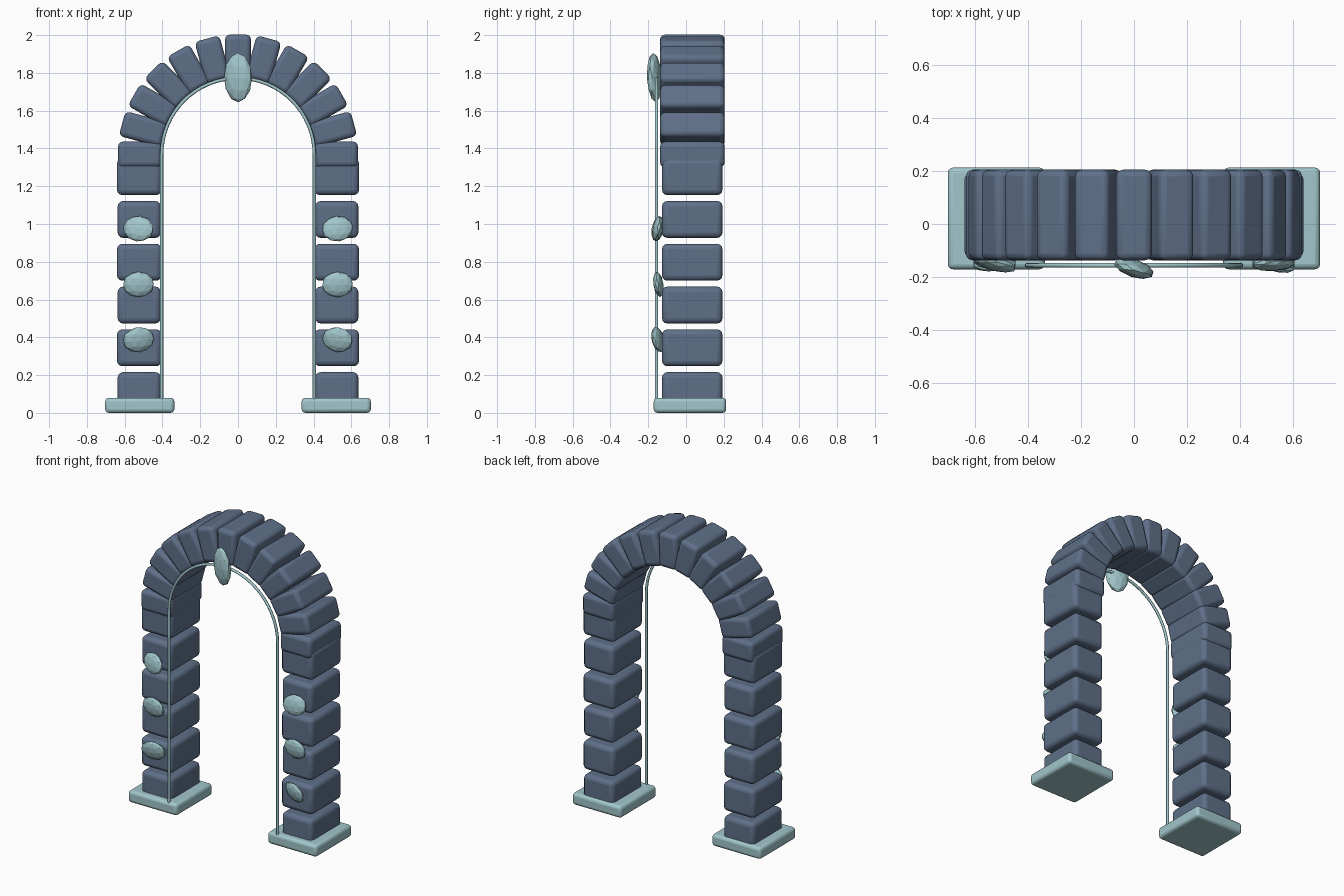
import bpy, math
from mathutils import Matrix, Vector

if "Cube" in bpy.data.objects:
    bpy.data.objects.remove(bpy.data.objects["Cube"])


def material(name, rgb):
    m = bpy.data.materials.new(name)
    m.diffuse_color = (*rgb, 1)
    m.use_nodes = True
    m.node_tree.nodes["Principled BSDF"].inputs["Base Color"].default_value = m.diffuse_color
    return m


STONE = material("slate blue stone", (0.114, 0.162, 0.25))
AQUA = material("pale aqua", (0.36, 0.57, 0.60))


def block(name, centre, size, mat, bevel, turn=0.0):
    """Rounded box, optionally turned about the y axis."""
    bpy.ops.mesh.primitive_cube_add(size=1, location=centre)
    o = bpy.context.object
    o.name = name
    o.data.transform(Matrix.Diagonal((*size, 1)))
    o.rotation_euler.y = turn
    o.data.materials.append(mat)
    b = o.modifiers.new("rounded edges", 'BEVEL')
    b.width, b.segments = bevel, 3
    bpy.ops.object.shade_smooth_by_angle(angle=math.radians(40))
    return o


def gem(name, centre, radii, turn):
    """Faceted flattened crystal."""
    bpy.ops.mesh.primitive_ico_sphere_add(subdivisions=2, radius=1, location=centre)
    o = bpy.context.object
    o.name = name
    o.data.transform(Matrix.Diagonal((*radii, 1)))
    o.rotation_euler = [math.radians(a) for a in turn]
    o.data.materials.append(AQUA)


SPRING = 1.368   # height of the arch centre
PILLAR_X = 0.523

# Pillars: foot slabs and stacked stones
for side, label in ((-1, "left"), (1, "right")):
    block(f"{label}_foot_slab", (side * 0.52, 0.021, 0.04),
          (0.366, 0.384, 0.08), AQUA, 0.02)
    for i in range(6):
        width = 0.228 + 0.008 * (i % 2)
        block(f"{label}_pillar_stone_{i + 1}", (side * PILLAR_X, 0.033, 0.118 + i * 0.2265),
              (width, 0.32, 0.195), STONE, 0.028)

# Arch: thirteen wedge-like stones in a half circle
for i in range(13):
    a = math.radians(15 * i)
    r = 0.519
    block(f"arch_stone_{i + 1}", (r * math.cos(a), 0.034, SPRING + r * math.sin(a)),
          (0.232, 0.342, 0.136), STONE, 0.026, -a)

# Thin trim rod following the inside edge of the opening
R = 0.404
path = [Vector((-R, -0.156, 0.06))]
path += [Vector((-R * math.cos(math.pi * i / 32), -0.156, SPRING + R * math.sin(math.pi * i / 32)))
         for i in range(33)]
path.append(Vector((R, -0.156, 0.06)))
curve = bpy.data.curves.new("trim_rod", 'CURVE')
curve.dimensions = '3D'
curve.bevel_depth, curve.bevel_resolution = 0.009, 2
curve.use_fill_caps = True
spline = curve.splines.new('POLY')
spline.points.add(len(path) - 1)
for p, co in zip(spline.points, path):
    p.co = (*co, 1)
curve.materials.append(AQUA)
rod = bpy.data.objects.new("trim_rod", curve)
bpy.context.collection.objects.link(rod)

# Crystals: keystone gem and three on each pillar
gem("keystone_gem", (0, -0.167, 1.775), (0.078, 0.034, 0.131), (3, 0, -18))
for side, label in ((-1, "left"), (1, "right")):
    for i, (z, y, tilt) in enumerate(((0.388, -0.148, 14), (0.68, -0.146, 8), (0.975, -0.15, -8))):
        gem(f"{label}_pillar_gem_{i + 1}", (side * 0.527, y, z),
            (0.084, 0.026, 0.068), (tilt, side * 7 * (1 - i), side * 10 * (i - 1) - 5))
